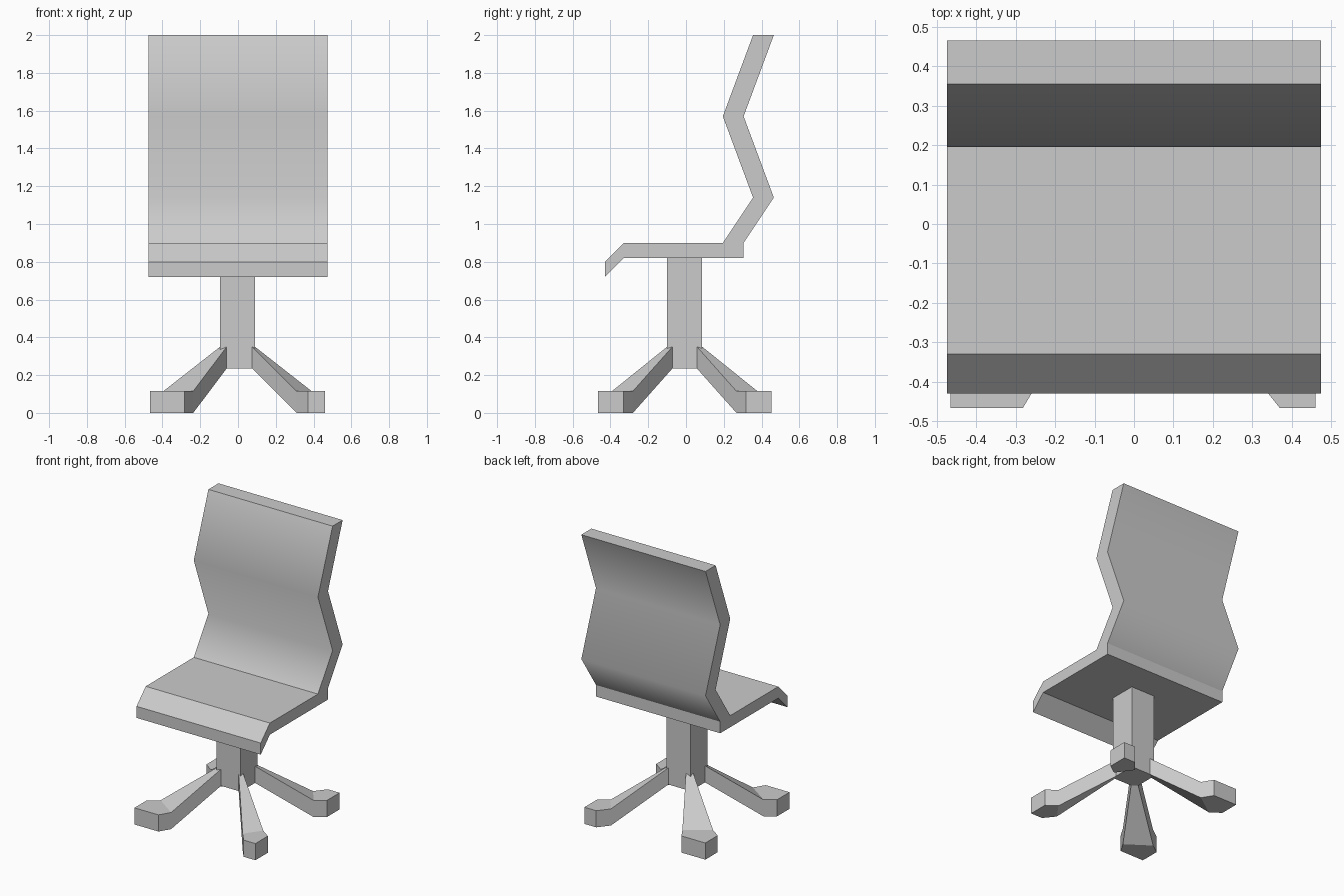
import bpy, bmesh

if "Cube" in bpy.data.objects:
    bpy.data.objects.remove(bpy.data.objects["Cube"])


def finish(bm, name):
    bmesh.ops.recalc_face_normals(bm, faces=bm.faces)
    me = bpy.data.meshes.new(name)
    bm.to_mesh(me)
    bm.free()
    ob = bpy.data.objects.new(name, me)
    bpy.context.collection.objects.link(ob)
    return ob


def prism(bm, lower, upper):
    """Closed solid between two matching rings; returns the ring vertices."""
    a = [bm.verts.new(p) for p in lower]
    b = [bm.verts.new(p) for p in upper]
    bm.faces.new(a)
    bm.faces.new(b[::-1])
    n = len(a)
    for i in range(n):
        j = (i + 1) % n
        bm.faces.new((a[i], a[j], b[j], b[i]))
    return a, b


# Seat shell: side profile (y, z) extruded across x
profile = [(-.43, .80), (-.33, .90), (.195, .90), (.355, 1.14), (.195, 1.57),
           (.355, 2.0), (.465, 2.0), (.305, 1.57), (.465, 1.14), (.305, .90),
           (.305, .82), (-.33, .82), (-.43, .72)]
bm = bmesh.new()
a, b = prism(bm, [(-.475, y, z) for y, z in profile],
             [(.475, y, z) for y, z in profile])
for f in bm.faces:
    f.smooth = True
# Only the bends of the backrest are shaded smooth
for e in bm.edges:
    e.smooth = False
for i in (3, 4, 7, 8):
    bm.edges.get((a[i], b[i])).smooth = True
finish(bm, "seat_and_backrest")

# Square column
Y0 = -.007
x0, x1, r = -.095, .09, .093
square = [(x0, Y0 - r), (x1, Y0 - r), (x1, Y0 + r), (x0, Y0 + r)]
bm = bmesh.new()
prism(bm, [(x, y, .235) for x, y in square], [(x, y, .82) for x, y in square])
finish(bm, "column")


# Leg: five-sided foot block with a tapering arm rising to the column corner
def leg(name, foot, joint, side):
    def pt(p, z):
        return (p[0], Y0 + side * p[1], z)
    bm = bmesh.new()
    low = [bm.verts.new(pt(p, 0)) for p in foot]
    top = [bm.verts.new(pt(p, .115)) for p in foot]
    jl = [bm.verts.new(pt(p, .235)) for p in joint]
    jt = [bm.verts.new(pt(p, .35)) for p in joint]
    bm.faces.new(low)
    bm.faces.new(top)
    for i in (0, 1, 3, 4):
        j = (i + 1) % 5
        bm.faces.new((low[i], low[j], top[j], top[i]))
    bm.faces.new((low[2], low[3], jl[1], jl[0]))
    bm.faces.new((top[2], top[3], jt[1], jt[0]))
    bm.faces.new((low[2], jl[0], jt[0], top[2]))
    bm.faces.new((low[3], jl[1], jt[1], top[3]))
    bm.faces.new((jl[0], jl[1], jt[1], jt[0]))
    finish(bm, name)


# Foot outline: outer corner, y-side edge, two arm roots, x-side edge
left = [(-.465, .46), (-.282, .46), (-.237, .385), (-.395, .275), (-.465, .325)]
right = [(.46, .46), (.37, .46), (.31, .385), (.39, .274), (.46, .324)]
for side, word in ((-1, "front"), (1, "back")):
    leg(word + "_left_leg", left, [(-.06, .093), (-.095, .065)], side)
    leg(word + "_right_leg", right, [(.075, .093), (.09, .065)], side)
